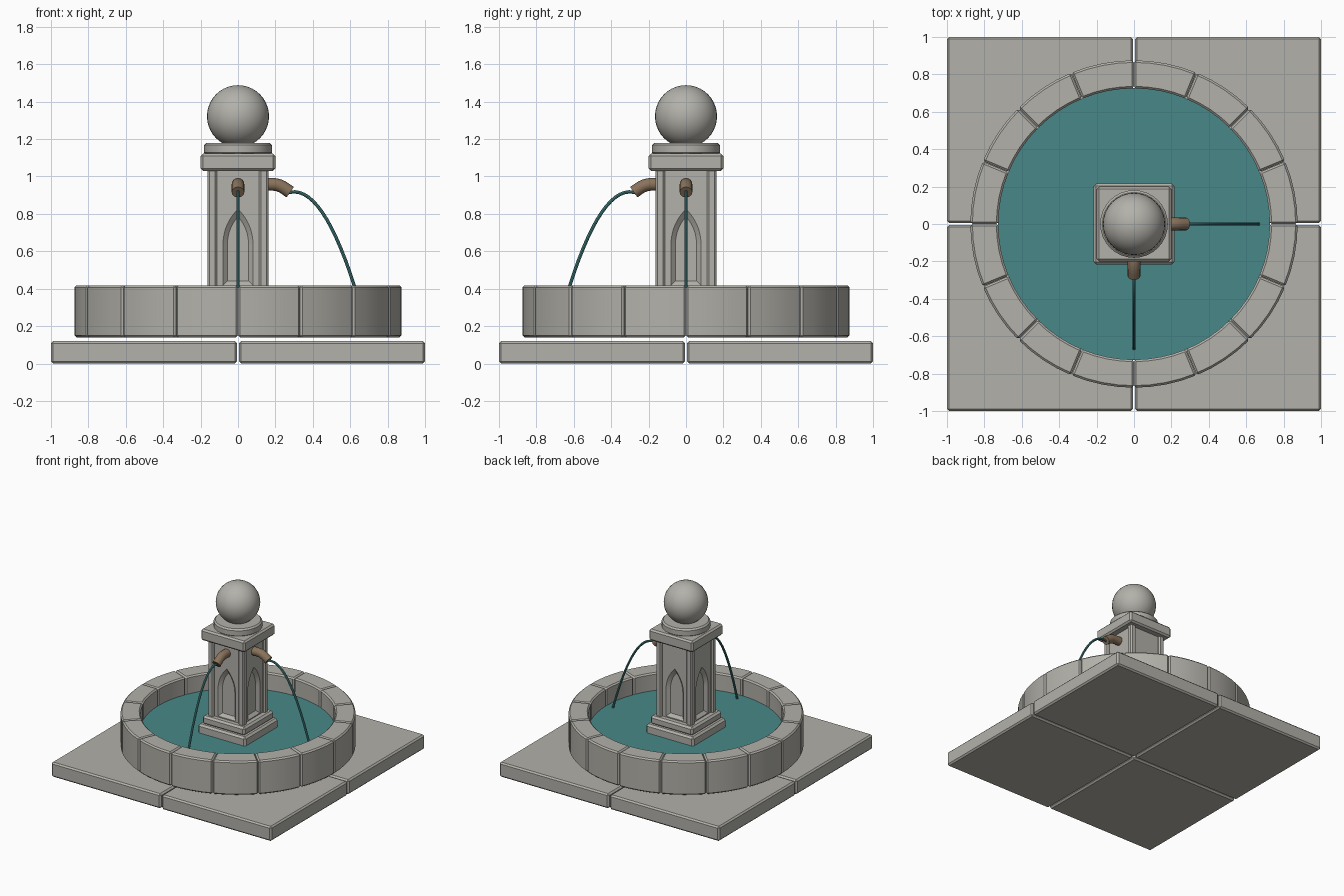
import bpy, bmesh, math
from mathutils import Vector, Matrix

if "Cube" in bpy.data.objects:
    bpy.data.objects.remove(bpy.data.objects["Cube"])


def material(name, rgb):
    m = bpy.data.materials.new(name)
    m.diffuse_color = (*rgb, 1)
    m.use_nodes = True
    m.node_tree.nodes["Principled BSDF"].inputs["Base Color"].default_value = m.diffuse_color
    return m


STONE = material("grey_stone", (0.45, 0.44, 0.40))
WATER = material("teal_water", (0.065, 0.25, 0.25))
BRONZE = material("brown_bronze", (0.25, 0.17, 0.105))


def finish(bm, name, mat, bevel=0.0, smooth=True):
    """Turn a bmesh into an object, with chamfered edges if wanted."""
    bmesh.ops.recalc_face_normals(bm, faces=bm.faces)
    me = bpy.data.meshes.new(name)
    bm.to_mesh(me)
    bm.free()
    ob = bpy.data.objects.new(name, me)
    bpy.context.collection.objects.link(ob)
    me.materials.append(mat)
    bpy.ops.object.select_all(action='DESELECT')
    ob.select_set(True)
    bpy.context.view_layer.objects.active = ob
    if bevel:
        mod = ob.modifiers.new("chamfer", 'BEVEL')
        mod.width = bevel
        mod.segments = 1
        mod.limit_method = 'ANGLE'
        mod.angle_limit = math.radians(40)
        bpy.ops.object.modifier_apply(modifier=mod.name)
    if smooth:
        bpy.ops.object.shade_smooth_by_angle(angle=math.radians(30))
    return ob


def box(name, lo, hi, mat=STONE, bevel=0.01):
    bm = bmesh.new()
    lo, hi = Vector(lo), Vector(hi)
    size = hi - lo
    bmesh.ops.create_cube(bm, size=1, matrix=Matrix.Translation((lo + hi) / 2)
                          @ Matrix.Diagonal((*size, 1)))
    return finish(bm, name, mat, bevel, smooth=False)


def cylinder(name, r, z0, z1, sides, mat, bevel=0.0):
    bm = bmesh.new()
    bmesh.ops.create_cone(bm, cap_ends=True, segments=sides, radius1=r, radius2=r,
                          depth=z1 - z0, matrix=Matrix.Translation((0, 0, (z0 + z1) / 2)))
    return finish(bm, name, mat, bevel)


def tube(name, path, r, sides, mat, turn):
    """Sweep a circle along a path of (x, z) points, then turn it about z."""
    bm = bmesh.new()
    rings = []
    for i, p in enumerate(path):
        a, b = path[max(i - 1, 0)], path[min(i + 1, len(path) - 1)]
        t = Vector((b[0] - a[0], 0, b[1] - a[1])).normalized()
        n = Vector((-t.z, 0, t.x))
        c = Vector((p[0], 0, p[1]))
        ring = []
        for k in range(sides):
            u = 2 * math.pi * k / sides
            ring.append(bm.verts.new(c + r * (math.cos(u) * n + Vector((0, math.sin(u) * r / r, 0)))))
        rings.append(ring)
    for r0, r1 in zip(rings, rings[1:]):
        for k in range(sides):
            j = (k + 1) % sides
            bm.faces.new((r0[k], r0[j], r1[j], r1[k]))
    bm.faces.new(rings[0])
    bm.faces.new(rings[-1])
    bm.transform(Matrix.Rotation(turn, 4, 'Z'))
    return finish(bm, name, mat)


# Four paving slabs
for sx in (-1, 1):
    for sy in (-1, 1):
        xs, ys = sorted((sx * 0.005, sx)), sorted((sy * 0.005, sy))
        box("paving_slab", (xs[0], ys[0], 0), (xs[1], ys[1], 0.12), bevel=0.012)

# Ring of sixteen curved wall stones
STONES, STEPS = 16, 4
for s in range(STONES):
    bm = bmesh.new()
    a0 = 2 * math.pi * s / STONES + 0.001
    a1 = 2 * math.pi * (s + 1) / STONES - 0.001
    rows = []
    for k in range(STEPS + 1):
        a = a0 + (a1 - a0) * k / STEPS
        rows.append([bm.verts.new((r * math.cos(a), r * math.sin(a), z))
                     for r, z in ((0.725, 0.14), (0.875, 0.14), (0.875, 0.418), (0.725, 0.418))])
    for p, q in zip(rows, rows[1:]):
        for i in range(4):
            j = (i + 1) % 4
            bm.faces.new((p[i], p[j], q[j], q[i]))
    bm.faces.new(rows[0])
    bm.faces.new(rows[-1])
    finish(bm, "wall_stone", STONE, 0.011)

# Pool water
cylinder("pool_water", 0.726, 0.25, 0.275, 64, WATER)

# Stepped plinth
box("plinth_lower", (-0.217, -0.217, 0.2), (0.217, 0.217, 0.345), bevel=0.015)
box("plinth_upper", (-0.193, -0.193, 0.34), (0.193, 0.193, 0.41), bevel=0.015)

# Column core with a pointed-arch niche on each side
core = box("column_core", (-0.145, -0.145, 0.39), (0.145, 0.145, 1.05), bevel=0)


def arch(w, bottom, spring, apex, n=8):
    """Outline of a pointed arch as (x, z) points."""
    h = apex - spring
    r = (h * h + w * w) / (2 * w)
    end = math.asin(h / r)
    right = [(w - r + r * math.cos(end * k / n), spring + r * math.sin(end * k / n))
             for k in range(n + 1)]
    left = [(-x, z) for x, z in reversed(right[:-1])]
    return [(w, bottom)] + right + left + [(-w, bottom)]


for q in range(4):
    bm = bmesh.new()
    loops = []
    # splayed niche: wide at the face, narrower at the back
    for y, w, bottom, apex in ((-0.17, 0.08, 0.418, 0.825), (-0.145, 0.08, 0.418, 0.825),
                               (-0.122, 0.056, 0.442, 0.785)):
        loops.append([bm.verts.new((x, y, z)) for x, z in arch(w, bottom, 0.64, apex)])
    for p, o in zip(loops, loops[1:]):
        for i in range(len(p)):
            j = (i + 1) % len(p)
            bm.faces.new((p[i], p[j], o[j], o[i]))
    bm.faces.new(loops[0])
    bm.faces.new(loops[-1])
    bm.transform(Matrix.Rotation(q * math.pi / 2, 4, 'Z'))
    cutter = finish(bm, "niche_cutter", STONE, smooth=False)
    cutter.hide_render = True
    mod = core.modifiers.new("niche", 'BOOLEAN')
    mod.operation = 'DIFFERENCE'
    mod.solver = 'EXACT'
    mod.object = cutter
    bpy.context.view_layer.objects.active = core
    bpy.ops.object.modifier_apply(modifier=mod.name)
    bpy.data.objects.remove(cutter)

# Corner posts of the column
for sx in (-1, 1):
    for sy in (-1, 1):
        xs, ys = sorted((sx * 0.113, sx * 0.163)), sorted((sy * 0.113, sy * 0.163))
        box("corner_post", (xs[0], ys[0], 0.39), (xs[1], ys[1], 1.05), bevel=0.01)

# Cap, round collar and ball finial
box("column_cap", (-0.2, -0.2, 1.03), (0.2, 0.2, 1.122), bevel=0.013)
cylinder("round_collar", 0.181, 1.115, 1.18, 32, STONE, 0.012)
bm = bmesh.new()
bmesh.ops.create_uvsphere(bm, u_segments=32, v_segments=20, radius=0.166,
                          matrix=Matrix.Translation((0, 0, 1.322)))
finish(bm, "ball_finial", STONE)

# Bent spouts and falling water on the front and right sides
spout = [(0.13, 0.958), (0.19, 0.958), (0.215, 0.954), (0.238, 0.944), (0.258, 0.931), (0.279, 0.916)]
stream = [(0.262, 0.912)] + [(x, 0.918 - 4.85 * (x - 0.3) ** 2)
                             for x in (0.28 + 0.39 * k / 16 for k in range(17))]
for turn in (0, -math.pi / 2):
    tube("spout", spout, 0.034, 16, BRONZE, turn)
    tube("water_stream", stream, 0.009, 8, WATER, turn)
